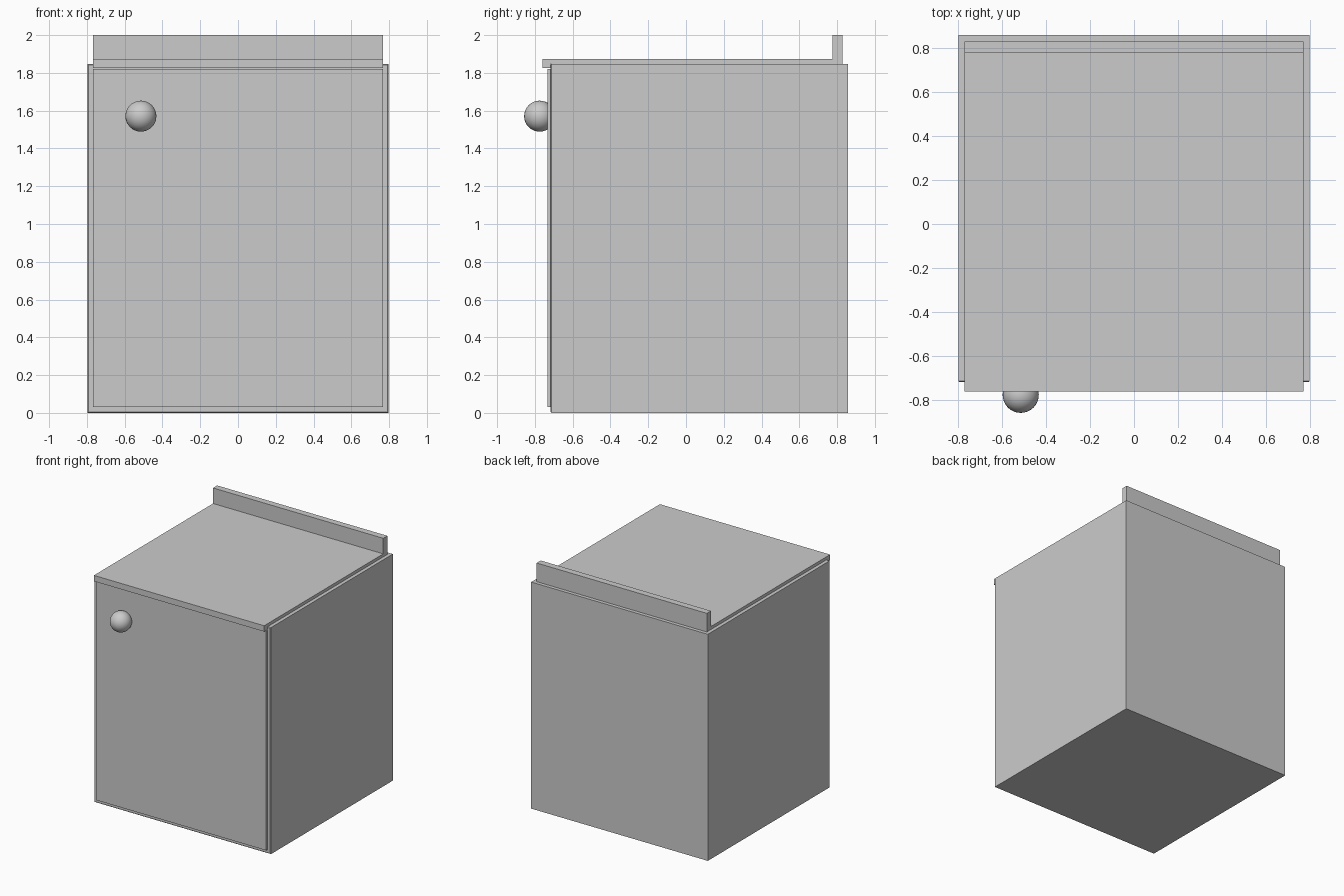
import bpy, bmesh
from math import radians

if "Cube" in bpy.data.objects:
    bpy.data.objects.remove(bpy.data.objects["Cube"])


def link(name, bm):
    bmesh.ops.recalc_face_normals(bm, faces=bm.faces)
    me = bpy.data.meshes.new(name)
    bm.to_mesh(me)
    bm.free()
    ob = bpy.data.objects.new(name, me)
    bpy.context.collection.objects.link(ob)
    return ob


def box(name, x, y, z, front_bevel=0.0):
    bm = bmesh.new()
    bmesh.ops.create_cube(bm, size=1)
    for v in bm.verts:
        v.co = [r[0] if c < 0 else r[1] for c, r in zip(v.co, (x, y, z))]
    if front_bevel:
        edges = [e for e in bm.edges if all(abs(v.co.y - y[0]) < 1e-5 for v in e.verts)]
        bmesh.ops.bevel(bm, geom=edges, offset=front_bevel, segments=1,
                        affect='EDGES', profile=0.5)
    return link(name, bm)


def extrude_x(name, profile, half_width):
    bm = bmesh.new()
    face = bm.faces.new([bm.verts.new((-half_width, y, z)) for y, z in profile])
    new = bmesh.ops.extrude_face_region(bm, geom=[face])["geom"]
    moved = [g for g in new if isinstance(g, bmesh.types.BMVert)]
    bmesh.ops.translate(bm, verts=moved, vec=(2 * half_width, 0, 0))
    return link(name, bm)


# Cabinet body with slightly eased front edges
box("cabinet_body", (-0.797, 0.797), (-0.717, 0.857), (0, 1.848), 0.005)

# Door panel standing just proud of the body
box("door", (-0.768, 0.768), (-0.733, -0.710), (0.03, 1.82))

# Worktop with front lip and upright back rail, one continuous profile
extrude_x("worktop", [(-0.76, 1.825), (-0.717, 1.825), (-0.717, 1.848),
                      (0.828, 1.848), (0.828, 2.0), (0.775, 2.0),
                      (0.775, 1.873), (-0.76, 1.873)], 0.768)

# Round door knob
bpy.ops.mesh.primitive_uv_sphere_add(segments=32, ring_count=16, radius=0.082,
                                     location=(-0.514, -0.775, 1.571))
knob = bpy.context.object
knob.name = "door_knob"
bpy.ops.object.shade_smooth_by_angle(angle=radians(30))
